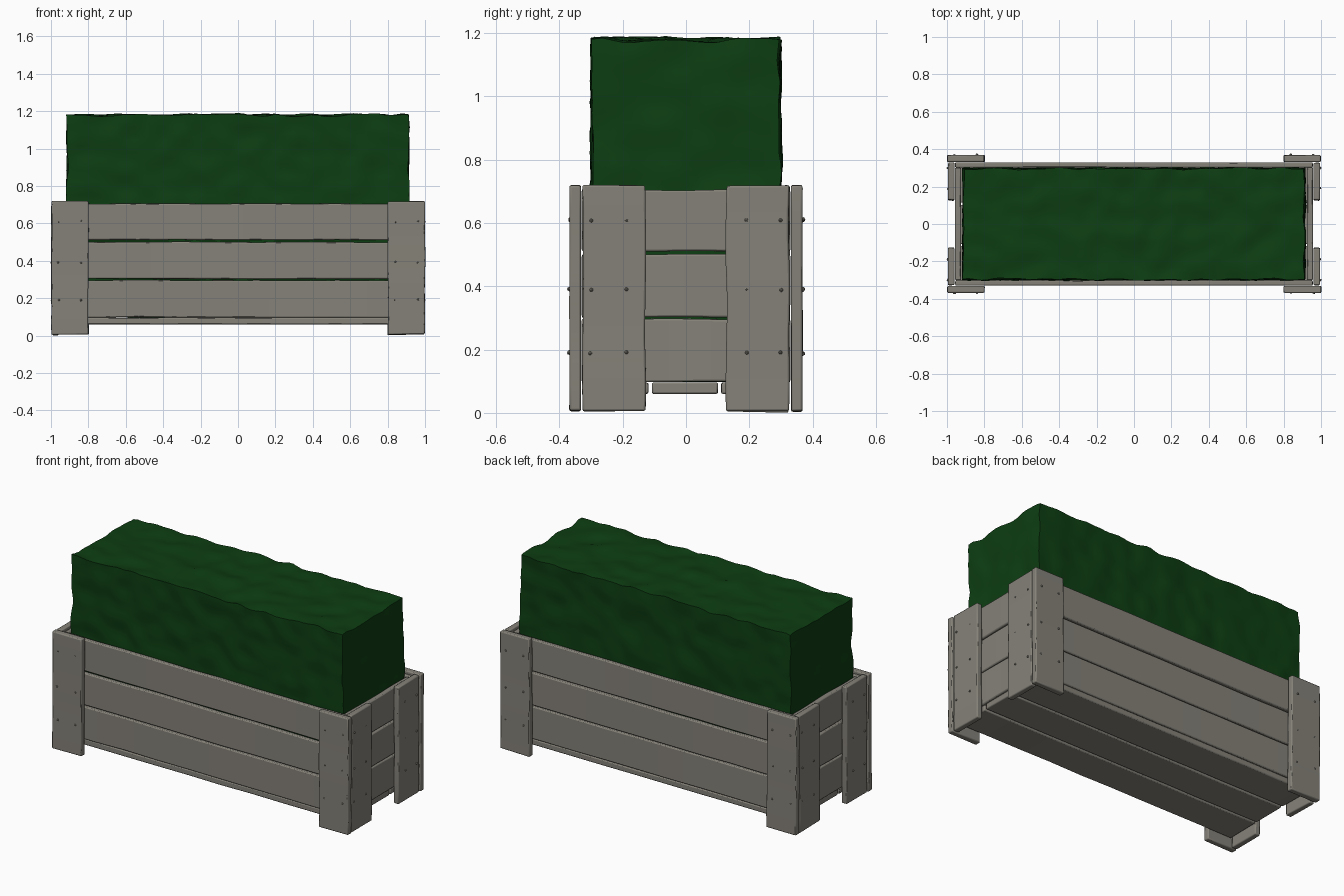
import bpy, bmesh, math, random
from mathutils import Vector, noise

if "Cube" in bpy.data.objects:
    bpy.data.objects.remove(bpy.data.objects["Cube"])

random.seed(4)


def material(name, rgb):
    m = bpy.data.materials.new(name)
    m.diffuse_color = (*rgb, 1)
    m.use_nodes = True
    m.node_tree.nodes["Principled BSDF"].inputs["Base Color"].default_value = m.diffuse_color
    return m


WOOD = material("weathered grey wood", (0.235, 0.222, 0.190))
LEAF = material("dark hedge green", (0.004, 0.047, 0.006))


def finish(name, bm, mat, angle):
    bmesh.ops.recalc_face_normals(bm, faces=bm.faces)
    me = bpy.data.meshes.new(name)
    bm.to_mesh(me)
    bm.free()
    me.materials.append(mat)
    ob = bpy.data.objects.new(name, me)
    bpy.context.collection.objects.link(ob)
    bpy.ops.object.select_all(action='DESELECT')
    ob.select_set(True)
    bpy.context.view_layer.objects.active = ob
    bpy.ops.object.shade_smooth_by_angle(angle=math.radians(angle))
    return ob


def grid_box(lo, hi, cuts):
    """Box between two corners, sliced evenly along each axis."""
    bm = bmesh.new()
    bmesh.ops.create_cube(bm, size=1)
    for v in bm.verts:
        v.co = Vector([lo[i] if v.co[i] < 0 else hi[i] for i in range(3)])
    for i in range(3):
        axis = Vector([float(i == k) for k in range(3)])
        for c in range(1, cuts[i]):
            p = axis * (lo[i] + (hi[i] - lo[i]) * c / cuts[i])
            bmesh.ops.bisect_plane(bm, geom=bm.verts[:] + bm.edges[:] + bm.faces[:],
                                   plane_co=p, plane_no=axis)
    return bm


def roughen(bm, lo, hi, amount, freq):
    """Push each outer side in or out with smooth noise."""
    seed = Vector([random.uniform(0, 50) for _ in range(3)])
    for v in bm.verts:
        base = v.co.copy()
        for i in range(3):
            side = (base[i] > hi[i] - 1e-5) - (base[i] < lo[i] + 1e-5)
            if side:
                n = noise.noise(base * freq + seed + Vector((7 * i, 3 * side, 0)))
                v.co[i] += side * n * amount[i]


def board(name, lo, hi, wobble=0.005):
    """Worn timber board: slightly wavy edges and bevelled arrises."""
    size = [hi[i] - lo[i] for i in range(3)]
    long = size.index(max(size))
    thin = size.index(min(size))
    cuts = [9 if i == long else 1 for i in range(3)]
    bm = grid_box(lo, hi, cuts)
    amount = [0.0015 if i == thin else wobble for i in range(3)]
    roughen(bm, lo, hi, amount, 5)
    ob = finish(name, bm, WOOD, 35)
    b = ob.modifiers.new("worn edges", 'BEVEL')
    b.width = 0.006
    b.segments = 2
    b.limit_method = 'ANGLE'
    b.angle_limit = math.radians(50)
    return ob


# Horizontal boards on the four sides
levels = [(0.098, 0.296), (0.303, 0.500), (0.511, 0.705)]
for row, (z0, z1) in enumerate(levels):
    for tag, s in (("front", -1), ("back", 1)):
        y0, y1 = sorted((s * 0.302, s * 0.329))
        board(f"{tag}_plank_{row}", (-0.955, y0, z0), (0.955, y1, z1), 0.004)
    for tag, s in (("left", -1), ("right", 1)):
        x0, x1 = sorted((s * 0.925, s * 0.957))
        board(f"{tag}_plank_{row}", (x0, -0.300, z0), (x1, 0.300, z1), 0.004)

# Floor boards
for i, (y0, y1) in enumerate([(-0.325, -0.119), (-0.107, 0.100), (0.112, 0.325)]):
    board(f"floor_plank_{i}", (-0.95, y0, 0.060), (0.95, y1, 0.096), 0.004)

# Corner posts: a wide board on the long side and one on the end, with nails
nails = bmesh.new()


def nail(p):
    r = bmesh.ops.create_uvsphere(nails, u_segments=8, v_segments=4, radius=0.006)
    j = Vector([random.uniform(-0.006, 0.006) for _ in range(3)])
    for v in r["verts"]:
        v.co += Vector(p) + j * 0.5


for sx in (-1, 1):
    for sy in (-1, 1):
        tag = ("left" if sx < 0 else "right") + ("_front" if sy < 0 else "_back")
        x0, x1 = sorted((sx * 0.80, sx * 0.998))
        y0, y1 = sorted((sy * 0.332, sy * 0.368))
        board(tag + "_post_long_side", (x0, y0, 0.005), (x1, y1, 0.718), 0.006)
        x0, x1 = sorted((sx * 0.960, sx * 0.994))
        y0, y1 = sorted((sy * 0.128, sy * 0.326))
        board(tag + "_post_end_side", (x0, y0, 0.005), (x1, y1, 0.718), 0.006)
        for z in (0.19, 0.39, 0.61):
            for d in (0.84, 0.96):
                nail((sx * d, sy * 0.368, z))
            for d in (0.19, 0.30):
                nail((sx * 0.994, sy * d, z))
finish("nails", nails, WOOD, 40)

# Clipped hedge filling the box
lo, hi = (-0.912, -0.296, 0.10), (0.912, 0.296, 1.178)
hedge = grid_box(lo, hi, (56, 18, 33))
roughen(hedge, lo, hi, (0.013, 0.012, 0.016), 11)
for v in hedge.verts:
    v.co.z = max(v.co.z, 0.0975)
    if v.co.z < 0.69:  # stay inside the boards
        v.co.y = max(-0.301, min(0.301, v.co.y))
        v.co.x = max(-0.922, min(0.922, v.co.x))
finish("hedge", hedge, LEAF, 40)
